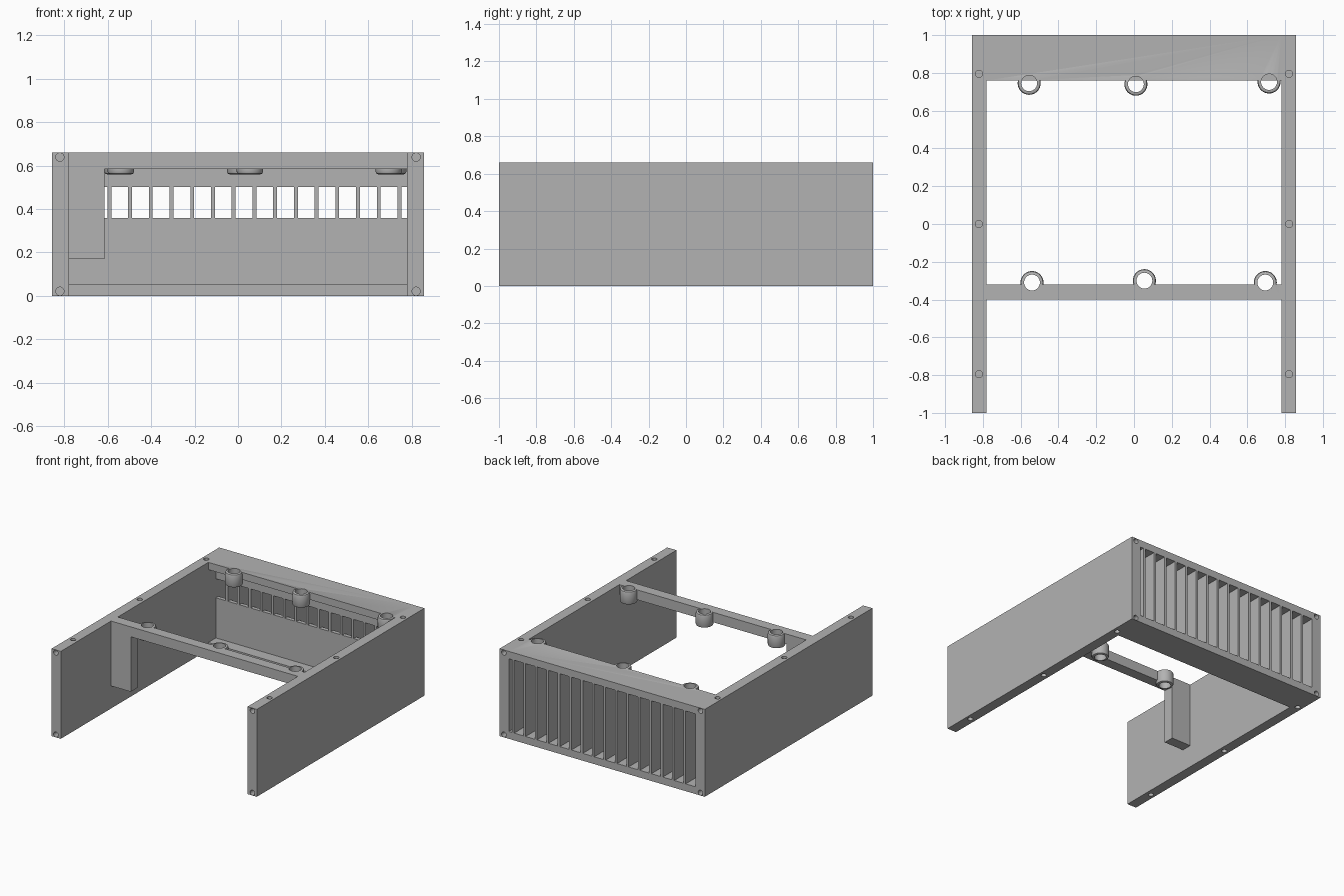
import bpy
import bmesh
from mathutils import Matrix, Vector

if "Cube" in bpy.data.objects:
    bpy.data.objects.remove(bpy.data.objects["Cube"], do_unlink=True)

grey = bpy.data.materials.new("plain grey")
grey.use_nodes = True
colour = (0.45, 0.45, 0.45, 1)
grey.diffuse_color = colour
grey.node_tree.nodes["Principled BSDF"].inputs["Base Color"].default_value = colour

HALF_W, INNER, HEIGHT = 0.857, 0.78, 0.66
BACK_LIP, PANEL_Y = 0.76, 0.85
PLATE = 0.055


def make_object(name, bm):
    mesh = bpy.data.meshes.new(name)
    bmesh.ops.recalc_face_normals(bm, faces=bm.faces)
    bm.to_mesh(mesh)
    bm.free()
    mesh.materials.append(grey)
    obj = bpy.data.objects.new(name, mesh)
    bpy.context.collection.objects.link(obj)
    return obj


def add_box(bm, x, y, z):
    centre = Vector([(a + b) / 2 for a, b in (x, y, z)])
    size = [b - a for a, b in (x, y, z)]
    matrix = Matrix.Translation(centre) @ Matrix.Diagonal((*size, 1))
    bmesh.ops.create_cube(bm, size=1, matrix=matrix)


def box(name, x, y, z):
    bm = bmesh.new()
    add_box(bm, x, y, z)
    return make_object(name, bm)


def cylinder(name, centre, radius, depth, axis="Z", bevel=0):
    bm = bmesh.new()
    turn = Matrix.Rotation(1.5707963, 4, "X") if axis == "Y" else Matrix()
    bmesh.ops.create_cone(bm, cap_ends=True, segments=32, radius1=radius,
                          radius2=radius, depth=depth,
                          matrix=Matrix.Translation(centre) @ turn)
    if bevel:
        rims = [e for e in bm.edges if any(len(f.verts) > 4 for f in e.link_faces)]
        bmesh.ops.bevel(bm, geom=rims, offset=bevel, segments=2,
                        affect="EDGES", profile=0.5)
    return make_object(name, bm)


def combine(target, tool, operation):
    """Apply a boolean and discard the tool."""
    mod = target.modifiers.new("boolean", "BOOLEAN")
    mod.operation, mod.solver, mod.object = operation, "EXACT", tool
    graph = bpy.context.evaluated_depsgraph_get()
    result = bpy.data.meshes.new_from_object(target.evaluated_get(graph))
    target.modifiers.clear()
    target.data = result
    bpy.data.objects.remove(tool, do_unlink=True)


def add_bosses(target, spots):
    """Hanging round mounts with a through hole."""
    for x, y in spots:
        boss = cylinder("boss", (x, y, HEIGHT - 0.05), 0.061, 0.1, bevel=0.012)
        combine(target, boss, "UNION")
    for x, y in spots:
        hole = cylinder("hole", (x, y, HEIGHT - 0.05), 0.042, 0.3)
        combine(target, hole, "DIFFERENCE")


# Side walls with blind screw holes on all four narrow edges
for name, side in (("left_wall", 1), ("right_wall", -1)):
    wall = box(name, sorted((side * INNER, side * HALF_W)), (-1, 1), (0, HEIGHT))
    x = side * 0.821
    for z in (0, HEIGHT):
        for y in (-0.795, 0, 0.795):
            combine(wall, cylinder("hole", (x, y, z), 0.019, 0.16), "DIFFERENCE")
    for y in (-1, 1):
        for z in (0.021, HEIGHT - 0.021):
            combine(wall, cylinder("hole", (x, y, z), 0.019, 0.16, "Y"), "DIFFERENCE")

# Back housing: top and bottom plates and the recessed inner panel
span = (-INNER, INNER)
top_plate = box("back_top_plate", span, (BACK_LIP, 1), (HEIGHT - PLATE, HEIGHT))
box("back_bottom_plate", span, (BACK_LIP, 1), (0, PLATE))
panel_depth = (PANEL_Y, PANEL_Y + 0.03)
box("panel_lower", span, panel_depth, (PLATE, 0.358))
box("panel_upper", span, panel_depth, (0.502, HEIGHT - PLATE))

# Vertical grille slats
bm = bmesh.new()
for i in range(16):
    x = -0.6885 + 0.0955 * i
    add_box(bm, (x - 0.009, x + 0.009), (PANEL_Y, 1), (PLATE, HEIGHT - PLATE))
make_object("grille_slats", bm)

# Front cross beam and its support post
beam = box("cross_beam", span, (-0.4, -0.32), (0.585, HEIGHT))
box("support_post", (-INNER, -0.615), (-0.4, -0.32), (0.17, 0.585))

# Mounting bosses on both rails
add_bosses(top_plate, [(-0.555, 0.745), (0.01, 0.74), (0.715, 0.752)])
add_bosses(beam, [(-0.54, -0.31), (0.055, -0.3), (0.695, -0.31)])

# Smooth the round parts, keep edges sharp
bpy.ops.object.select_all(action="DESELECT")
for obj in (top_plate, beam):
    obj.select_set(True)
bpy.context.view_layer.objects.active = beam
bpy.ops.object.shade_smooth_by_angle(angle=0.5)
